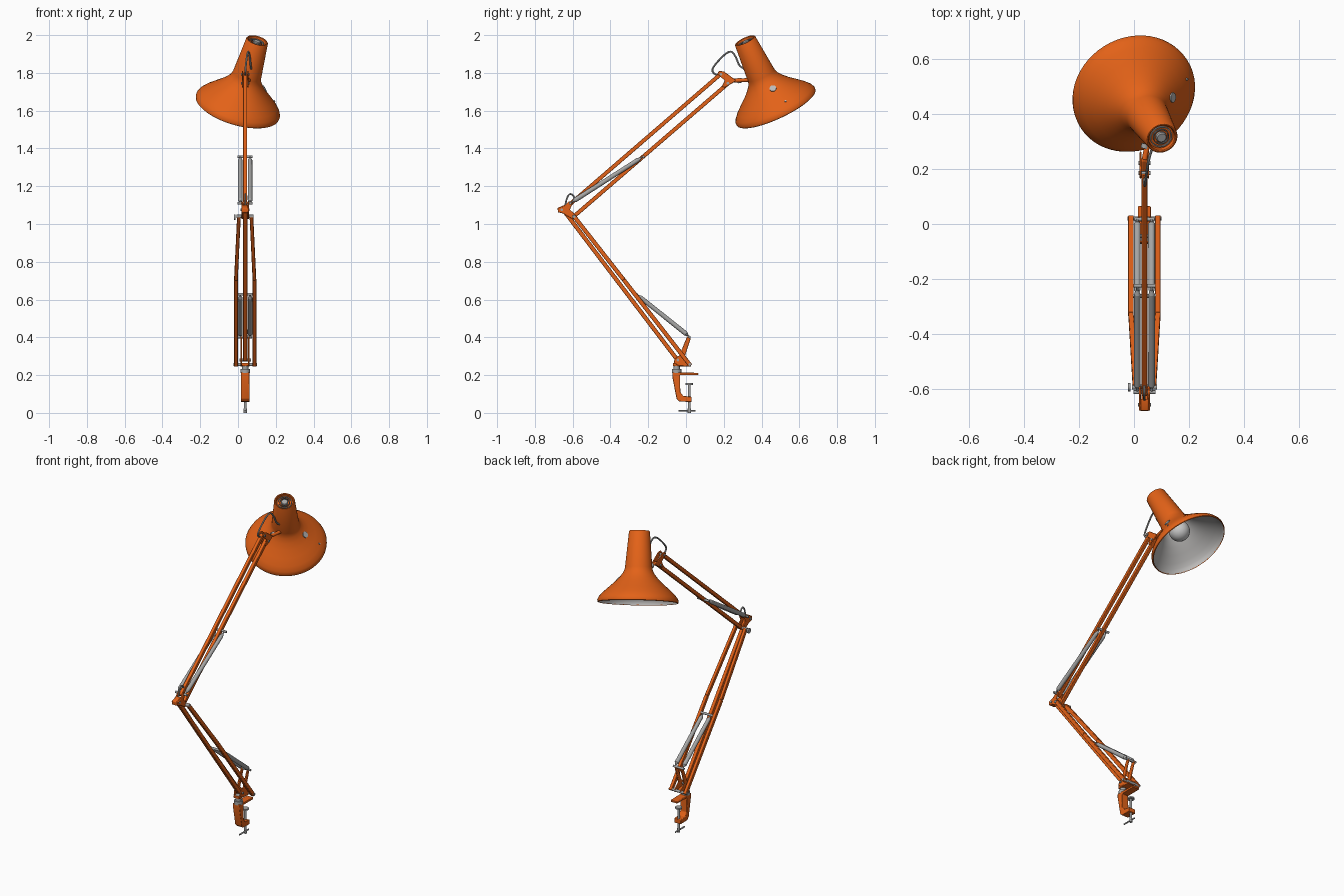
import bpy, bmesh, math
from mathutils import Vector, Matrix

if "Cube" in bpy.data.objects:
    bpy.data.objects.remove(bpy.data.objects["Cube"])

X0 = 0.038  # centre plane of the arm


def mat(name, r, g, b):
    m = bpy.data.materials.new(name)
    m.diffuse_color = (r, g, b, 1)
    m.use_nodes = True
    m.node_tree.nodes["Principled BSDF"].inputs["Base Color"].default_value = m.diffuse_color
    return m


ORANGE = mat("orange_paint", 0.77, 0.122, 0.009)
METAL = mat("steel", 0.38, 0.38, 0.375)
DARK = mat("dark_steel", 0.16, 0.16, 0.16)
LINER = mat("pale_grey_lining", 0.50, 0.49, 0.48)
GLASS = mat("bulb_grey", 0.58, 0.58, 0.58)


def add(name, bm, material, bevel=0):
    bmesh.ops.recalc_face_normals(bm, faces=bm.faces[:])
    me = bpy.data.meshes.new(name)
    bm.to_mesh(me)
    bm.free()
    ob = bpy.data.objects.new(name, me)
    bpy.context.collection.objects.link(ob)
    me.materials.append(material)
    if bevel:
        mod = ob.modifiers.new("bevel", 'BEVEL')
        mod.width, mod.segments = bevel, 2
    return ob


def frame(p, q):
    """Matrix at the middle of p-q, local z along the line, local x near world x."""
    p, q = Vector(p), Vector(q)
    z = (q - p).normalized()
    x = Vector((1, 0, 0)) if abs(z.x) < 0.9 else Vector((0, 1, 0))
    y = z.cross(x).normalized()
    x = y.cross(z)
    m = Matrix((x, y, z)).transposed().to_4x4()
    m.translation = (p + q) / 2
    return m, (q - p).length


def bar(name, p, q, w=0.02, d=0.02, material=ORANGE):
    m, n = frame(p, q)
    bm = bmesh.new()
    bmesh.ops.create_cube(bm, size=1, matrix=m @ Matrix.Diagonal((w, d, n, 1)))
    return add(name, bm, material, 0.003)


def rod(name, p, q, r, material=METAL, r2=None, sides=20):
    m, n = frame(p, q)
    bm = bmesh.new()
    bmesh.ops.create_cone(bm, cap_ends=True, segments=sides, radius1=r,
                          radius2=r if r2 is None else r2, depth=n, matrix=m)
    return add(name, bm, material)


def pin(name, y, z, half, r=0.007, material=METAL):
    return rod(name, (X0 - half, y, z), (X0 + half, y, z), r, material)


def plate(name, pts, x, w, material=ORANGE, bevel=0.003):
    """Side profile (y, z) extruded along x."""
    bm = bmesh.new()
    f = bm.faces.new([bm.verts.new((x - w / 2, y, z)) for y, z in pts])
    ext = bmesh.ops.extrude_face_region(bm, geom=[f])
    vs = [v for v in ext["geom"] if isinstance(v, bmesh.types.BMVert)]
    bmesh.ops.translate(bm, verts=vs, vec=(w, 0, 0))
    return add(name, bm, material, bevel)


def tube(name, pts, r, material=METAL):
    cu = bpy.data.curves.new(name, 'CURVE')
    cu.dimensions = '3D'
    cu.bevel_depth, cu.bevel_resolution, cu.use_fill_caps = r, 2, True
    sp = cu.splines.new('NURBS')
    sp.points.add(len(pts) - 1)
    for pt, co in zip(sp.points, pts):
        pt.co = (*co, 1)
    sp.use_endpoint_u, sp.order_u, sp.resolution_u = True, 3, 6
    ob = bpy.data.objects.new(name, cu)
    bpy.context.collection.objects.link(ob)
    bpy.ops.object.select_all(action='DESELECT')
    ob.select_set(True)
    bpy.context.view_layer.objects.active = ob
    bpy.ops.object.convert(target='MESH')
    ob = bpy.context.view_layer.objects.active
    ob.data.materials.clear()
    ob.data.materials.append(material)


def spring(name, p, q):
    """Closely wound spring: smooth sleeve, tapered shoulders and a hook at each end."""
    p, q = Vector(p), Vector(q)
    a, b = p.lerp(q, 0.06), p.lerp(q, 0.92)
    rod(name + "_wire", p, q, 0.004)
    rod(name + "_coil", a, b, 0.0125, METAL, 0.0115)
    rod(name + "_lower_shoulder", p.lerp(q, 0.03), a, 0.005, METAL, 0.0125)
    rod(name + "_upper_shoulder", b, p.lerp(q, 0.96), 0.0115, METAL, 0.005)


# ---- desk clamp ----
plate("clamp_body", [(-0.072, 0.215), (-0.072, 0.19), (-0.05, 0.075), (-0.035, 0.06),
                     (0.03, 0.058), (0.03, 0.085), (-0.015, 0.09), (-0.03, 0.11),
                     (-0.032, 0.2), (0.065, 0.2), (0.065, 0.212)], X0, 0.046)
rod("clamp_screw", (X0, 0.018, 0.01), (X0, 0.018, 0.15), 0.007, METAL)
rod("clamp_pad", (X0, 0.018, 0.148), (X0, 0.018, 0.157), 0.02, METAL)
rod("clamp_handle", (X0, -0.04, 0.012), (X0, 0.05, 0.012), 0.0045, METAL)
rod("clamp_handle_hub", (X0, 0.018, 0.0), (X0, 0.018, 0.022), 0.009, METAL)
rod("swivel_collar", (X0, -0.05, 0.21), (X0, -0.05, 0.232), 0.025, METAL)
rod("swivel_post", (X0, -0.05, 0.23), (X0, -0.05, 0.265), 0.017, METAL)

# ---- base bracket: two cheeks joined by pins ----
for s in (-1, 1):
    plate("base_bracket_cheek", [(0.006, 0.405), (0.024, 0.405), (0.024, 0.39), (-0.008, 0.295),
                                 (0.028, 0.265), (0.026, 0.245), (-0.04, 0.25), (-0.065, 0.265),
                                 (-0.06, 0.285), (-0.035, 0.305)], X0 + s * 0.02, 0.008)
plate("base_bracket_floor", [(-0.07, 0.248), (0.02, 0.245), (0.02, 0.256), (-0.07, 0.265)], X0, 0.04)
pin("base_pivot_pin", -0.043, 0.28, 0.03)
pin("base_outer_pin", 0.02, 0.256, 0.062, 0.008)
pin("lower_spring_foot_pin", 0.017, 0.402, 0.037)

# ---- lower arm: one centre bar and two bowed side bars ----
bar("lower_arm_centre_bar", (X0, -0.045, 0.28), (X0, -0.65, 1.075), 0.022, 0.022)
for s in (-1, 1):
    path = [(X0 + s * o, y, z) for o, y, z in
            ((0.049, 0.024, 0.25), (0.049, -0.33, 0.705), (0.033, -0.594, 1.042))]
    bar("lower_arm_side_bar", path[0], path[1], 0.02, 0.022)
    bar("lower_arm_side_bar_top", path[1], path[2], 0.019, 0.022)
    spring("lower_spring", (X0 + s * 0.026, 0.017, 0.405), (X0 + s * 0.026, -0.262, 0.628))
    spring("upper_spring", (X0 + s * 0.026, -0.61, 1.112), (X0 + s * 0.026, -0.225, 1.358))
pin("lower_spring_top_pin", -0.262, 0.628, 0.042, 0.007)
pin("upper_spring_top_pin", -0.225, 1.356, 0.04, 0.007)

# ---- elbow ----
for s in (-1, 1):
    plate("elbow_cheek", [(-0.68, 1.085), (-0.678, 1.062), (-0.65, 1.055), (-0.60, 1.025),
                          (-0.582, 1.035), (-0.595, 1.06), (-0.615, 1.075), (-0.598, 1.115),
                          (-0.62, 1.12), (-0.645, 1.095)], X0 + s * 0.016, 0.008)
plate("elbow_web", [(-0.68, 1.085), (-0.678, 1.062), (-0.66, 1.058), (-0.635, 1.10), (-0.645, 1.1)],
      X0, 0.03)
pin("elbow_rear_pin", -0.658, 1.075, 0.024)
pin("elbow_spring_pin", -0.612, 1.11, 0.04)
pin("elbow_lower_pin", -0.594, 1.04, 0.045, 0.009)
rod("elbow_knob", (X0 - 0.06, -0.594, 1.035), (X0 - 0.05, -0.594, 1.035), 0.015, METAL)
tube("elbow_cable_loop", [(X0, -0.64, 1.09), (X0, -0.635, 1.13), (X0, -0.615, 1.165),
                          (X0, -0.59, 1.145), (X0, -0.585, 1.12)], 0.0045)

# ---- upper arm ----
bar("upper_arm_top_bar", (X0, -0.62, 1.10), (X0, 0.185, 1.795), 0.021, 0.021)
bar("upper_arm_bottom_bar", (X0, -0.594, 1.04), (X0, 0.235, 1.755), 0.021, 0.021)

# ---- head bracket and cable ----
for s in (-1, 1):
    plate("head_bracket_cheek", [(0.165, 1.795), (0.175, 1.81), (0.20, 1.808), (0.25, 1.772),
                                 (0.265, 1.762), (0.25, 1.748), (0.205, 1.722),
                                 (0.19, 1.728), (0.205, 1.76)], X0 + s * 0.014, 0.007)
pin("head_pin_top", 0.185, 1.793, 0.022)
pin("head_pin_bottom", 0.222, 1.745, 0.022)
rod("head_joint", (X0, 0.235, 1.758), (X0 + 0.03, 0.38, 1.765), 0.01, ORANGE)
rod("head_joint_collar", (X0, 0.275, 1.759), (X0 + 0.004, 0.292, 1.76), 0.014, METAL)
tube("head_cable", [(X0, 0.175, 1.785), (X0, 0.125, 1.80), (X0 + 0.005, 0.165, 1.86),
                    (X0 + 0.015, 0.235, 1.925), (X0 + 0.025, 0.265, 1.885),
                    (X0 + 0.03, 0.285, 1.825), (X0 + 0.035, 0.33, 1.815)], 0.005)

# ---- shade, lathed about a tilted axis from rim centre to neck top ----
RIM, TOP = Vector((-0.002, 0.476, 1.62)), Vector((0.102, 0.312, 1.972))
AXIS = (TOP - RIM).normalized()
L = (TOP - RIM).length
SHADE = Matrix.Translation(RIM) @ AXIS.to_track_quat('Z', 'Y').to_matrix().to_4x4()


def lathe(name, prof, material, steps=56):
    """Profile of (radius, height) spun about the shade axis."""
    bm = bmesh.new()
    vs = [bm.verts.new((r, 0, h)) for r, h in prof]
    es = [bm.edges.new(e) for e in zip(vs, vs[1:])]
    bmesh.ops.spin(bm, geom=vs + es, cent=(0, 0, 0), axis=(0, 0, 1),
                   angle=math.tau, steps=steps, use_duplicate=False)
    bmesh.ops.remove_doubles(bm, verts=bm.verts[:], dist=1e-5)
    bmesh.ops.transform(bm, matrix=SHADE, verts=bm.verts[:])
    return add(name, bm, material)


bell = [(0.077, 0.195), (0.08, 0.18), (0.088, 0.162), (0.106, 0.138), (0.133, 0.110),
        (0.168, 0.079), (0.202, 0.048), (0.222, 0.025), (0.230, 0.008), (0.229, -0.003)]
lathe("lamp_shade", [(0.0, L - 0.018), (0.047, L - 0.018), (0.049, L - 0.003), (0.052, L),
                     (0.056, L), (0.059, L - 0.004)] + bell + [(0.225, -0.006), (0.223, -0.002)],
      ORANGE)
lathe("shade_lining", [(0.0, 0.2), (0.066, 0.2)] + [(r - 0.006, h - 0.001) for r, h in bell], LINER)
lathe("bulb", [(0.0, 0.052)] + [(0.06 * math.sin(a), 0.112 - 0.06 * math.cos(a)) for a in
               [math.pi * i / 14 for i in range(1, 12)]] + [(0.024, 0.18), (0.024, 0.199)], GLASS, 32)

# ---- vent rings and switch on the neck top ----
for r, m in ((0.041, METAL), (0.03, DARK)):
    lathe("top_vent_ring", [(r - 0.004, L - 0.019), (r - 0.004, L - 0.011),
                            (r, L - 0.011), (r, L - 0.019)], m)
lathe("top_switch", [(0.02, L - 0.019), (0.02, L - 0.008), (0.016, L - 0.004), (0.0, L - 0.004)],
      METAL, 32)

# ---- small plates on the shade side ----
for direction, h, r, size in (((0.112, 0.037, -0.015), 0.128, 0.116, 0.018),
                              ((0.14, 0.10, -0.09), 0.055, 0.195, 0.005)):
    d = Vector(direction)
    d = (d - AXIS * d.dot(AXIS)).normalized()
    nrm = (d + AXIS * 0.95).normalized()
    p = RIM + AXIS * h + d * r
    rod("shade_side_plate", p - nrm * 0.004, p + nrm * 0.004, size, LINER)

# ---- smooth shading with sharp edges kept ----
bpy.ops.object.select_all(action='DESELECT')
for ob in bpy.context.scene.objects:
    if ob.type == 'MESH':
        ob.select_set(True)
        bpy.context.view_layer.objects.active = ob
bpy.ops.object.shade_smooth_by_angle(angle=math.radians(35))
